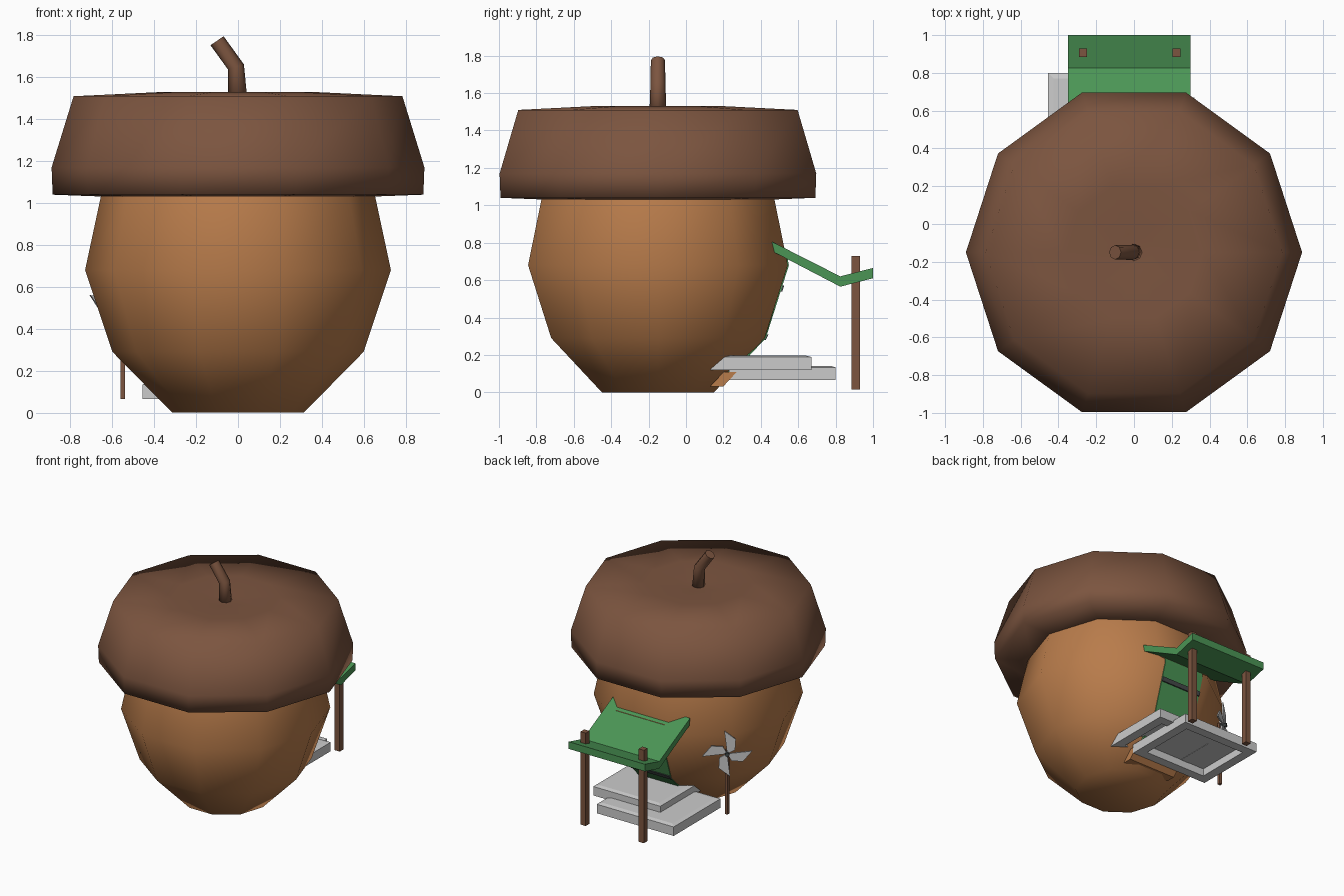
import bpy, bmesh, math
from mathutils import Matrix, Vector

if "Cube" in bpy.data.objects:
    bpy.data.objects.remove(bpy.data.objects["Cube"])

def material(name, rgb):
    m = bpy.data.materials.new(name)
    m.diffuse_color = (*rgb, 1)
    m.use_nodes = True
    m.node_tree.nodes["Principled BSDF"].inputs["Base Color"].default_value = m.diffuse_color
    return m

NUT = material("nut_tan", (0.48, 0.2, 0.07))
BARK = material("bark_brown", (0.2, 0.09, 0.05))
GREEN = material("leaf_green", (0.07, 0.3, 0.09))
DARK = material("dark_iron", (0.06, 0.07, 0.07))
CY = -0.15  # the acorn's axis

def finish(name, bm, mat=None, smooth=False):
    bmesh.ops.recalc_face_normals(bm, faces=bm.faces)
    me = bpy.data.meshes.new(name)
    bm.to_mesh(me)
    bm.free()
    ob = bpy.data.objects.new(name, me)
    bpy.context.collection.objects.link(ob)
    if mat:
        me.materials.append(mat)
    for p in me.polygons:
        p.use_smooth = smooth
    return ob

def loft(bm, rings):
    """Skin a list of vertex rings and close both ends."""
    n = len(rings[0])
    for a, b in zip(rings, rings[1:]):
        for i in range(n):
            bm.faces.new((a[i], a[(i + 1) % n], b[(i + 1) % n], b[i]))
    bm.faces.new(rings[0][::-1])
    bm.faces.new(rings[-1])

def lathe(name, profile, mat, sides=10):
    bm = bmesh.new()
    rings = [[bm.verts.new((r * math.cos(math.tau * i / sides),
                            CY + r * math.sin(math.tau * i / sides), z))
              for i in range(sides)] for r, z in profile]
    loft(bm, rings)
    return finish(name, bm, mat, True)

def extrude_x(name, profile, x0, x1, mat):
    """Side profile (y, z) swept across x."""
    bm = bmesh.new()
    loft(bm, [[bm.verts.new((x, y, z)) for y, z in profile] for x in (x0, x1)])
    return finish(name, bm, mat)

def box(name, lo, hi, mat=None):
    return extrude_x(name, [(lo[1], lo[2]), (hi[1], lo[2]), (hi[1], hi[2]), (lo[1], hi[2])],
                     lo[0], hi[0], mat)

# Acorn body and cap
lathe("acorn_body", [(0.315, 0), (0.6, 0.29), (0.73, 0.68), (0.655, 1.03), (0.6, 1.2)], NUT)
lathe("acorn_cap", [(0.62, 1.03), (0.885, 1.04), (0.89, 1.17), (0.785, 1.51),
                    (0.37, 1.53), (0.1, 1.51)], BARK)

# Bent stem
bm = bmesh.new()
rings = []
for x, z, r, tilt in [(0, 1.48, 0.046, 0), (-0.01, 1.65, 0.04, 0.3), (-0.1, 1.775, 0.038, 0.6)]:
    rings.append([])
    for i in range(8):
        a = math.tau * i / 8
        rings[-1].append(bm.verts.new((x + r * math.cos(a) * math.cos(tilt), CY + r * math.sin(a),
                                       z + r * math.cos(a) * math.sin(tilt))))
loft(bm, rings)
stem = finish("stem", bm, BARK, True)
stem.data.polygons[-1].use_smooth = False

# Porch roof and posts
extrude_x("porch_roof", [(0.45, 0.81), (0.825, 0.62), (1.0, 0.665), (1.0, 0.61),
                         (0.825, 0.565), (0.46, 0.755)], -0.35, 0.30, GREEN)
for side, x in (("left", -0.27), ("right", 0.225)):
    box("porch_post_" + side, (x - 0.022, 0.885, 0.015), (x + 0.022, 0.93, 0.73), BARK)

# Door follows the back facet of the body
def surface_y(z):
    pts = [(0, 0.315), (0.29, 0.6), (0.68, 0.73), (1.03, 0.655)]
    for (z0, r0), (z1, r1) in zip(pts, pts[1:]):
        if z <= z1:
            return CY + math.cos(math.pi / 10) * (r0 + (r1 - r0) * (z - z0) / (z1 - z0))

def facet_panel(name, zs, x0, x1, proud, mat):
    outer = [(surface_y(z) + proud, z) for z in zs]
    inner = [(surface_y(z) - 0.05, z) for z in reversed(zs)]
    extrude_x(name, outer + inner, x0, x1, mat)

facet_panel("door", [0.1, 0.29, 0.68, 0.72], -0.17, 0.17, 0.006, GREEN)
facet_panel("door_frame_top", [0.71, 0.76], -0.21, 0.21, 0.025, NUT)
facet_panel("door_sill", [0.03, 0.11], -0.2, 0.2, 0.02, NUT)
for i, z in enumerate((0.28, 0.54)):
    facet_panel("door_band_%d" % i, [z, z + 0.03], -0.17, 0.17, 0.015, DARK)

# Stone steps: chamfered slabs, hollow underneath
def step(name, x0, x1, y0, y1, z0, z1):
    bm = bmesh.new()
    def ring(d, z):
        return [bm.verts.new(p) for p in ((x0 + d, y0 + d, z), (x1 - d, y0 + d, z),
                                          (x1 - d, y1 - d, z), (x0 + d, y1 - d, z))]
    loft(bm, [ring(0.07, z1 - 0.02), ring(0.07, z0), ring(0, z0), ring(0, z1 - 0.008), ring(0.03, z1)])
    finish(name, bm)

step("step_lower", -0.455, 0.2, 0.23, 0.8, 0.065, 0.142)
step("step_upper", -0.25, 0.32, 0.13, 0.67, 0.12, 0.197)

# Pinwheel on a pole beside the house
px, py, pz = -0.55, 0.285, 0.54
box("pinwheel_pole", (px - 0.011, py - 0.011, 0.065), (px + 0.011, py + 0.011, pz + 0.02), BARK)
normal = Vector((math.cos(math.radians(126)), math.sin(math.radians(126)), 0))
right = Vector((-normal.y, normal.x, 0))
hub = Vector((px, py, pz)) + normal * 0.025
for k in range(4):
    bm = bmesh.new()
    c, s = math.cos(k * math.pi / 2), math.sin(k * math.pi / 2)
    rings = []
    for d in (-0.005, 0.005):
        rings.append([bm.verts.new(hub + normal * d + right * (u * c + v * s)
                                   + Vector((0, 0, v * c - u * s)))
                      for u, v in ((0, 0), (-0.02, 0.175), (0.06, 0.11), (0.055, 0.03))])
    loft(bm, rings)
    finish("pinwheel_blade_%d" % k, bm)
bm = bmesh.new()
bmesh.ops.create_cone(bm, cap_ends=True, segments=8, radius1=0.016, radius2=0.016, depth=0.05,
                      matrix=Matrix.Translation(hub) @ normal.to_track_quat('Z', 'Y').to_matrix().to_4x4())
finish("pinwheel_hub", bm, DARK)
